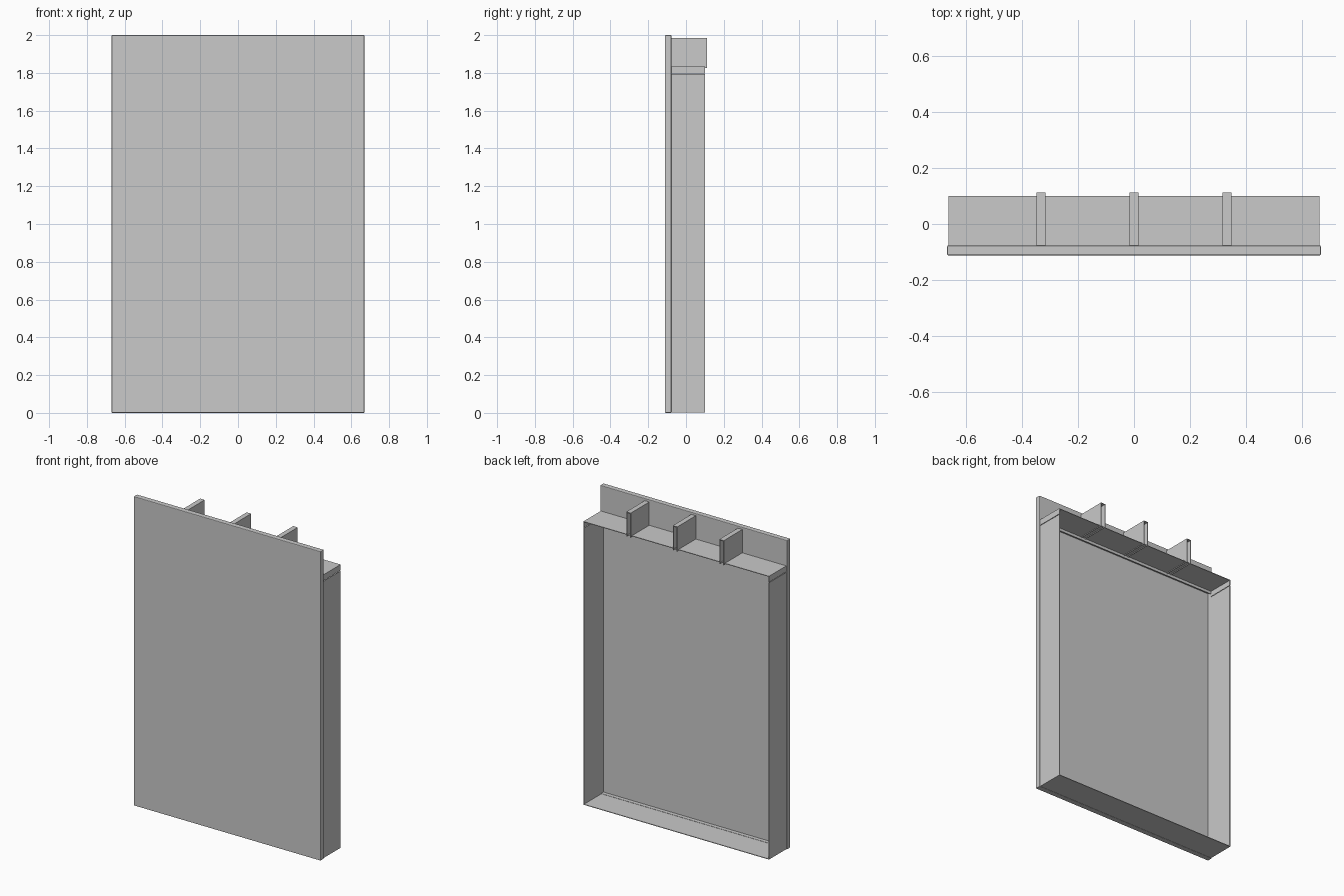
import bpy
import bmesh
from mathutils import Matrix, Vector

cube = bpy.data.objects.get("Cube")
if cube:
    bpy.data.objects.remove(cube, do_unlink=True)

GREY = (0.585, 0.585, 0.585, 1.0)
mat = bpy.data.materials.new("plain grey")
mat.use_nodes = True
mat.diffuse_color = GREY
mat.node_tree.nodes["Principled BSDF"].inputs["Base Color"].default_value = GREY


def add_box(bm, spans):
    """Add a box given as (x0, x1), (y0, y1), (z0, z1)."""
    centre = Vector([(a + b) / 2 for a, b in spans])
    size = [b - a for a, b in spans]
    bmesh.ops.create_cube(
        bm, matrix=Matrix.Translation(centre) @ Matrix.Diagonal((*size, 1)))


def finish(name, bm):
    mesh = bpy.data.meshes.new(name)
    bm.to_mesh(mesh)
    bm.free()
    mesh.materials.append(mat)
    obj = bpy.data.objects.new(name, mesh)
    bpy.context.collection.objects.link(obj)


def make_boxes(name, boxes):
    bm = bmesh.new()
    for spans in boxes:
        add_box(bm, spans)
    finish(name, bm)


T = 0.004                      # sheet thickness
HALF = 0.664                   # half width of the tray
FRONT, BACK = -0.077, 0.1      # depth of the tray
SHELF_TOP, LIP = 1.835, 1.797
WALL_TOP = 1.793
DEPTH = (FRONT, BACK)

# Front panel: slab with soft edges, its back hollowed out below the shelf
bm = bmesh.new()
add_box(bm, [(-0.669, 0.669), (-0.112, FRONT), (0, 2)])
bmesh.ops.bevel(bm, geom=bm.edges[:], offset=0.004, segments=2,
                profile=0.5, affect="EDGES")
bmesh.ops.bisect_plane(bm, geom=bm.verts[:] + bm.edges[:] + bm.faces[:],
                       plane_co=(0, 0, SHELF_TOP - T), plane_no=(0, 0, 1))
back_faces = [f for f in bm.faces if f.normal.y > 0.99]
recess = max(back_faces, key=lambda f: f.calc_area())
bmesh.ops.inset_region(bm, faces=[recess], thickness=0.005)
floor = bmesh.ops.extrude_discrete_faces(bm, faces=[recess])["faces"]
bmesh.ops.translate(bm, verts=floor[0].verts[:], vec=(0, -0.025, 0))
finish("front_panel", bm)

# Thin walls round the back
for side, name in ((1, "left_wall"), (-1, "right_wall")):
    xs = sorted((side * HALF, side * (HALF - T)))
    make_boxes(name, [(xs, DEPTH, (0.002, WALL_TOP))])
make_boxes("bottom_wall", [((-HALF, HALF), DEPTH, (0.002, 0.002 + T))])

# Shelf sheet with lips folded down at the ends and along the panel
lip_z = (LIP, SHELF_TOP)
make_boxes("top_shelf", [
    ((-HALF, HALF), DEPTH, (SHELF_TOP - T, SHELF_TOP)),
    ((-HALF, T - HALF), DEPTH, lip_z),
    ((HALF - T, HALF), DEPTH, lip_z),
    ((-HALF, HALF), (FRONT, FRONT + T), (SHELF_TOP - 0.022, SHELF_TOP)),
])

# Upright channels on the shelf, open at the back
RIB = 0.016
rib_y = (FRONT, 0.112)
rib_z = (1.826, 1.986)
for x, name in ((-0.333, "right_bracket"), (0, "middle_bracket"), (0.333, "left_bracket")):
    make_boxes(name, [
        ((x - RIB, x - RIB + T), rib_y, rib_z),
        ((x + RIB - T, x + RIB), rib_y, rib_z),
        ((x - RIB, x + RIB), rib_y, (rib_z[1] - T, rib_z[1])),
    ])
